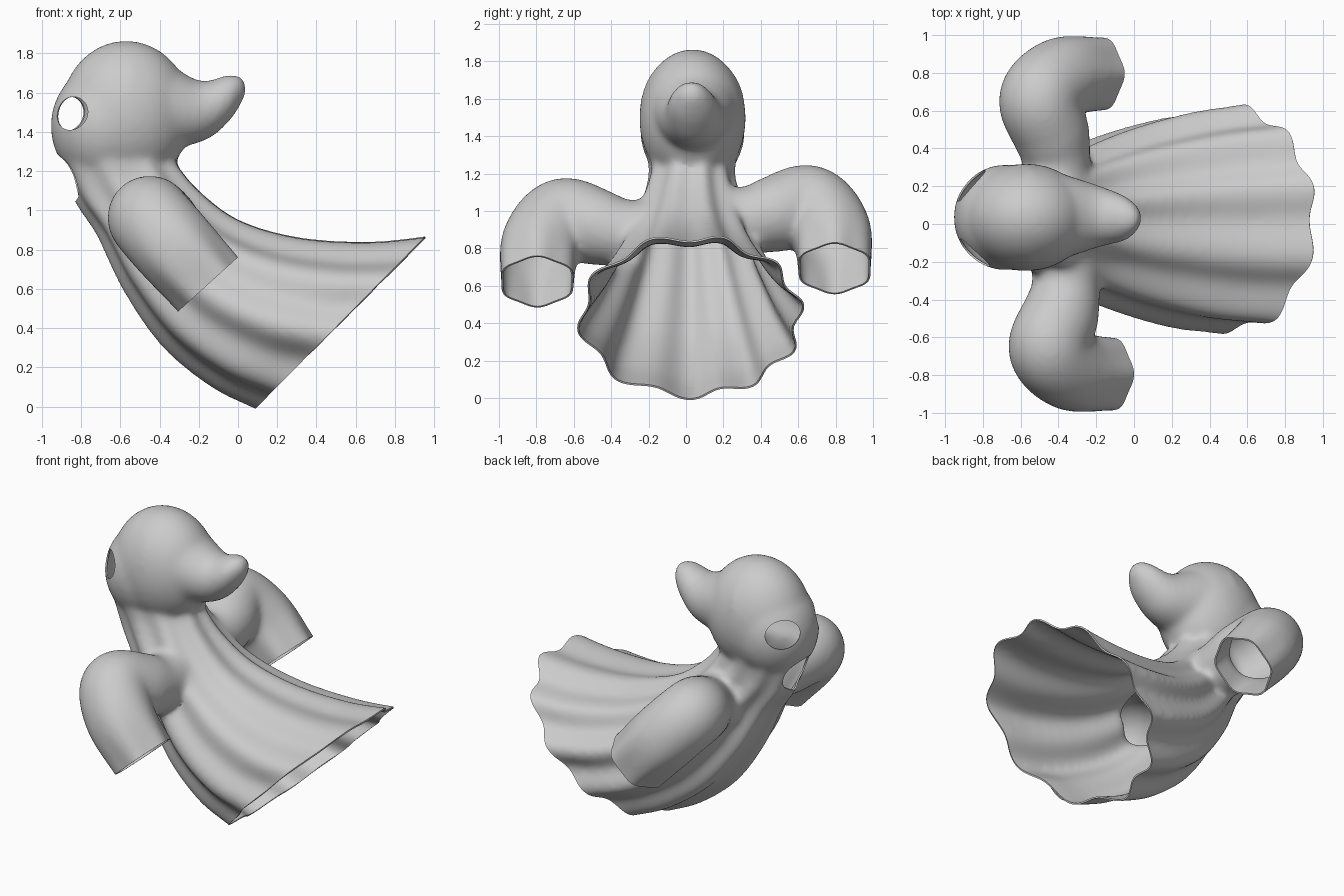
import bpy, bmesh, math
from mathutils import Vector, Matrix

if "Cube" in bpy.data.objects:
    bpy.data.objects.remove(bpy.data.objects["Cube"])

V = Vector
bm = bmesh.new()


def spline(rows, steps=18):
    """Catmull-Rom through rows of numbers."""
    rows = [V(r) for r in rows]
    p = [2 * rows[0] - rows[1]] + rows + [2 * rows[-1] - rows[-2]]
    out = []
    for i in range(1, len(p) - 2):
        a, b, c, d = p[i - 1:i + 3]
        for s in range(steps):
            t = s / steps
            out.append(0.5 * (2 * b + (c - a) * t + (2 * a - 5 * b + 4 * c - d) * t * t
                              + (3 * b - a - 3 * c + d) * t ** 3))
    return out + [rows[-1]]


def loft(rings):
    """Closed skin over (centre, u, v, ripple, (lobes one side, other side)) rings."""
    n, loops = 180, []
    for c, u, v, amp, lobes in rings:
        loop = []
        for i in range(n):
            t = 2 * math.pi * i / n
            k = 1 + amp * math.cos(lobes[0] * t if t < math.pi else lobes[1] * (2 * math.pi - t))
            loop.append(bm.verts.new(c + (u * math.cos(t) + v * math.sin(t)) * k))
        loops.append(loop)
    faces = [bm.faces.new((a[i], a[(i + 1) % n], b[(i + 1) % n], b[i]))
             for a, b in zip(loops, loops[1:]) for i in range(n)]
    faces += [bm.faces.new(loops[0]), bm.faces.new(loops[-1])]
    bmesh.ops.recalc_face_normals(bm, faces=faces)


def section_loft(rows):
    """Rows: lower x, z, upper x, z, half width, centre y, ripple."""
    rings = []
    for ax, az, bx, bz, hw, cy, amp in spline(rows):
        a, b = V((ax, cy, az)), V((bx, cy, bz))
        rings.append(((a + b) / 2, (a - b) / 2, V((0, hw, 0)), amp, (11, 9)))
    loft(rings)


def ellipsoid(b, loc, scale):
    bmesh.ops.create_uvsphere(b, u_segments=48, v_segments=32, radius=1,
        matrix=Matrix.Translation(loc) @ Matrix.Diagonal((*scale, 1)))


# pleated robe, run a little past the hem
section_loft([
    (0.26, -0.05, 1.10, 0.89, 0.62, 0.025, 0.055),
    (0.11, 0.01, 0.94, 0.86, 0.585, 0.025, 0.055),
    (-0.12, 0.12, 0.65, 0.835, 0.55, 0.02, 0.055),
    (-0.37, 0.32, 0.30, 0.86, 0.47, 0.02, 0.055),
    (-0.57, 0.60, 0.00, 0.95, 0.37, 0.02, 0.06),
    (-0.71, 0.88, -0.21, 1.11, 0.28, 0.02, 0.06),
    (-0.83, 1.06, -0.34, 1.28, 0.23, 0.03, 0.05),
    (-0.91, 1.29, -0.39, 1.39, 0.235, 0.035, 0.02),
    (-0.90, 1.45, -0.39, 1.48, 0.23, 0.035, 0.0)])

# hood and its backswept tip
ellipsoid(bm, (-0.57, 0.035, 1.495), (0.335, 0.285, 0.37))
ellipsoid(bm, (-0.68, 0.035, 1.43), (0.275, 0.28, 0.31))
section_loft([
    (-0.58, 1.28, -0.54, 1.85, 0.28, 0.035, 0),
    (-0.36, 1.31, -0.36, 1.75, 0.22, 0.04, 0),
    (-0.16, 1.36, -0.19, 1.66, 0.16, 0.04, 0),
    (-0.04, 1.46, -0.06, 1.69, 0.12, 0.03, 0),
    (0.025, 1.56, 0.0, 1.69, 0.07, 0.03, 0),
    (0.045, 1.61, 0.03, 1.67, 0.03, 0.03, 0)])

# drooping sleeves, slightly fuller on their inner side
ends = []
for side, off in ((-1, V((0, 0, 0))), (1, V((-0.05, 0, 0.07)))):
    path = spline([(-0.37, 0.10, 0.88, 0.19, 0), (-0.36, 0.32, 0.88, 0.18, 0),
                   (-0.39, 0.48, 0.915, 0.205, 0), (-0.45, 0.66, 0.96, 0.215, 0),
                   (-0.33, 0.775, 0.82, 0.215, 0.01), (-0.15, 0.795, 0.62, 0.20, 0.05),
                   (-0.06, 0.80, 0.52, 0.20, 0.06)])
    pts = [V((p[0], p[1] * side, p[2])) + off for p in path]
    rings = []
    for i, p in enumerate(pts):
        t = (pts[min(i + 1, len(pts) - 1)] - pts[max(i - 1, 0)]).normalized()
        u = V((0.70, 0, 0.71))
        u = (u - t * u.dot(t)).normalized()
        rings.append((p, u * path[i][3], t.cross(u) * path[i][3], path[i][4], (6, 6)))
    loft(rings)
    ends.append(V((-0.15, 0.8 * side, 0.625)) + off)

mesh = bpy.data.meshes.new("robe")
bm.to_mesh(mesh)
bm.free()
robe = bpy.data.objects.new("hooded_robe", mesh)
bpy.context.collection.objects.link(robe)


def bake(obj):
    dg = bpy.context.evaluated_depsgraph_get()
    m = bpy.data.meshes.new_from_object(obj.evaluated_get(dg))
    obj.modifiers.clear()
    obj.data = m


# merge parts into one flowing skin
mod = robe.modifiers.new("merge", 'REMESH')
mod.mode = 'VOXEL'
mod.voxel_size = 0.016
mod = robe.modifiers.new("soften", 'SMOOTH')
mod.factor, mod.iterations = 0.5, 24
bake(robe)

# open the hem and the sleeve ends
bm = bmesh.new()
bm.from_mesh(robe.data)


def trim(co, no, pick):
    faces = [f for f in bm.faces if pick(f.calc_center_median())]
    geom = set(faces)
    for f in faces:
        geom.update(f.verts, f.edges)
    bmesh.ops.bisect_plane(bm, geom=list(geom), plane_co=co, plane_no=no, clear_outer=True)


trim(V((0.10, 0, 0.0)), V((0.71, 0, -0.70)), lambda c: True)
for e in ends:
    trim(e, V((0.67, 0, -0.74)),
         lambda c: (c - e).length < 0.45 and abs(c.y) > 0.555 and c.y * e.y > 0 and c.x < 0.15)
bm.to_mesh(robe.data)
bm.free()

mod = robe.modifiers.new("cloth", 'SOLIDIFY')
mod.thickness, mod.offset = 0.01, -1

# eye and mouth openings
cutters = []
for name, loc, scale in (("eye_cutter_a", (-0.83, -0.13, 1.49), (0.10, 0.12, 0.09)),
                         ("eye_cutter_b", (-0.86, 0.20, 1.49), (0.10, 0.12, 0.09)),
                         ("mouth_cutter", (-0.90, 0.03, 1.16), (0.15, 0.14, 0.13))):
    b = bmesh.new()
    ellipsoid(b, loc, scale)
    m = bpy.data.meshes.new(name)
    b.to_mesh(m)
    b.free()
    c = bpy.data.objects.new(name, m)
    c.hide_render = True
    bpy.context.collection.objects.link(c)
    cutters.append(c)
    mod = robe.modifiers.new(name, 'BOOLEAN')
    mod.operation, mod.solver, mod.object = 'DIFFERENCE', 'EXACT', c
bake(robe)
for c in cutters:
    bpy.data.objects.remove(c)

bpy.ops.object.select_all(action='DESELECT')
robe.select_set(True)
bpy.context.view_layer.objects.active = robe
bpy.ops.object.shade_smooth_by_angle(angle=math.radians(40))
